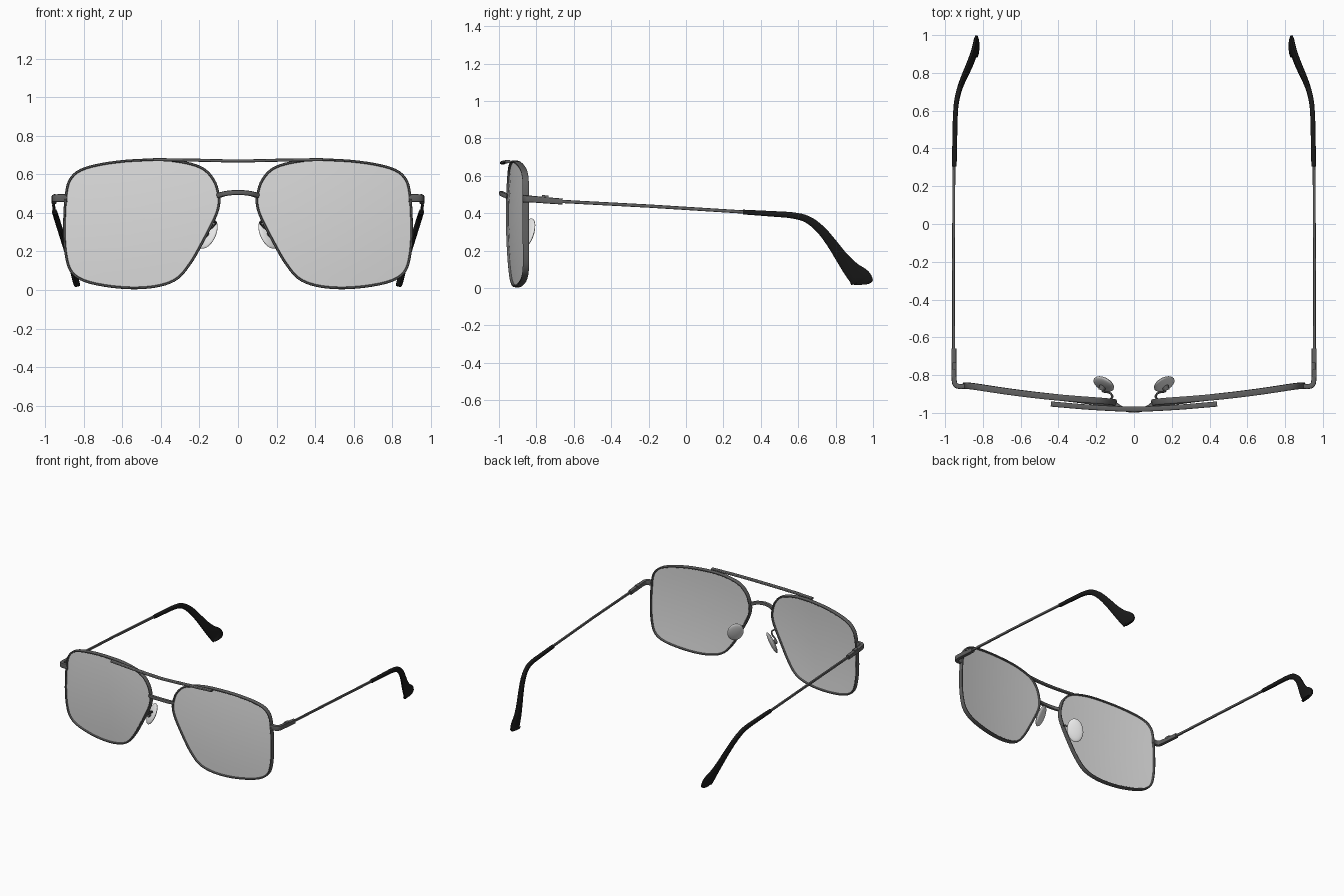
import bpy, bmesh, math
from mathutils import Vector, Matrix

cube = bpy.data.objects.get("Cube")
if cube:
    bpy.data.objects.remove(cube, do_unlink=True)


def material(name, grey, rough):
    m = bpy.data.materials.new(name)
    m.use_nodes = True
    color = (grey, grey, grey, 1)
    m.diffuse_color = color
    bsdf = m.node_tree.nodes["Principled BSDF"]
    bsdf.inputs["Base Color"].default_value = color
    bsdf.inputs["Roughness"].default_value = rough
    return m


METAL = material("gunmetal grey", 0.12, 0.4)
LENS = material("lens light grey", 0.72, 0.3)
TIP = material("black plastic", 0.01, 0.5)
PAD = material("pale pad grey", 0.8, 0.4)


def finish(bm, name, mat, mirror=True):
    """Turn a bmesh into a smooth object, mirrored to the other side if wanted."""
    bmesh.ops.recalc_face_normals(bm, faces=bm.faces)
    mesh = bpy.data.meshes.new(name)
    bm.to_mesh(mesh)
    bm.free()
    mesh.materials.append(mat)
    ob = bpy.data.objects.new(name, mesh)
    bpy.context.collection.objects.link(ob)
    bpy.ops.object.select_all(action='DESELECT')
    ob.select_set(True)
    bpy.context.view_layer.objects.active = ob
    bpy.ops.object.shade_smooth_by_angle(angle=math.radians(40))
    if mirror:
        ob.modifiers.new("Mirror", 'MIRROR').use_mirror_merge = False
    return ob


def spline(pts, steps, closed=False):
    """Catmull-Rom resampling of points of any dimension."""
    pts = [Vector(p) for p in pts]
    n = len(pts)
    get = (lambda i: pts[i % n]) if closed else (lambda i: pts[max(0, min(n - 1, i))])
    out = []
    for i in range(n if closed else n - 1):
        a, b, c, d = (get(i + k) for k in (-1, 0, 1, 2))
        for s in range(steps):
            t = s / steps
            out.append(0.5 * (2 * b + (c - a) * t + (2 * a - 5 * b + 4 * c - d) * t ** 2
                              + (3 * b - a - 3 * c + d) * t ** 3))
    if not closed:
        out.append(pts[-1])
    return out


def sweep(name, path, sizes, up, mat, closed=False, mirror=True, power=0.5, sides=12):
    """Sweep a rounded-box section; sizes holds (half side, half up) for each point."""
    bm = bmesh.new()
    n = len(path)
    rings = []
    for i, p in enumerate(path):
        nxt = path[(i + 1) % n] if closed else path[min(i + 1, n - 1)]
        prv = path[i - 1] if closed else path[max(i - 1, 0)]
        t = (nxt - prv).normalized()
        side = t.cross(Vector(up)).normalized()
        top = side.cross(t)
        a, b = sizes[i] if isinstance(sizes, list) else sizes
        ring = []
        for k in range(sides):
            ang = 2 * math.pi * (k + 0.5) / sides
            c, s = math.cos(ang), math.sin(ang)
            c = math.copysign(abs(c) ** power, c)
            s = math.copysign(abs(s) ** power, s)
            ring.append(bm.verts.new(p + side * a * c + top * b * s))
        rings.append(ring)
    for i in range(n if closed else n - 1):
        r, q = rings[i], rings[(i + 1) % n]
        for k in range(sides):
            j = (k + 1) % sides
            bm.faces.new((r[k], r[j], q[j], q[k]))
    if not closed:
        bm.faces.new(rings[0])
        bm.faces.new(rings[-1])
    return finish(bm, name, mat, mirror)


def wrap(x, z):
    """Point on the gently curved front surface."""
    return Vector((x, -0.948 + 0.112 * x * x + 0.11 * (z - 0.35) ** 2, z))


# Lens outline, shared by rim and lens
OUTLINE = [(.101, .495), (.127, .572), (.19, .634), (.31, .667), (.45, .675), (.63, .664),
           (.787, .633), (.863, .584), (.892, .495), (.901, .31), (.892, .18), (.864, .095),
           (.792, .046), (.66, .018), (.52, .01), (.4, .024), (.312, .062), (.245, .142),
           (.191, .235), (.124, .365), (.1, .435)]
outline = spline(OUTLINE, 4, closed=True)
sweep("rim", [wrap(*p) for p in outline], (.0065, .017), (0, 1, 0), METAL, closed=True)

# Lens: concentric rings laid on the curved surface, given a back and front skin
bm = bmesh.new()
centre = Vector((.52, .34))
rings = []
for f in (1, .8, .6, .4, .2):
    rings.append([bm.verts.new(wrap(*(centre + (p - centre) * f))) for p in outline])
mid = bm.verts.new(wrap(*centre))
count = len(outline)
for k in range(count):
    j = (k + 1) % count
    for r, q in zip(rings, rings[1:]):
        bm.faces.new((r[k], r[j], q[j], q[k]))
    bm.faces.new((rings[-1][k], rings[-1][j], mid))
lens = finish(bm, "lens", LENS)
solid = lens.modifiers.new("Thickness", 'SOLIDIFY')
solid.thickness = 0.01
solid.offset = 0
solid.use_rim = False

# Brow bar and nose bridge across the middle
brow = spline([(-.44, -.953, .676), (-.22, -.971, .673), (0, -.98, .669),
               (.22, -.971, .673), (.44, -.953, .676)], 6)
sweep("brow_bar", brow, (.014, .008), (0, 0, 1), METAL, mirror=False)
bridge = spline([(-.103, -.95, .488), (-.065, -.976, .5), (0, -.987, .506),
                 (.065, -.976, .5), (.103, -.95, .488)], 6)
sweep("nose_bridge", bridge, (.012, .013), (0, 0, 1), METAL, mirror=False)

# End pieces wrapping round to the hinges
end = spline([(.885, -.858, .477), (.925, -.86, .477), (.947, -.848, .476),
              (.953, -.81, .474), (.954, -.74, .468), (.954, -.66, .462)], 5)
sizes = [(.0135, .021 - .005 * i / (len(end) - 1)) for i in range(len(end))]
sweep("end_piece", end, sizes, (0, 0, 1), METAL, power=.35)
knuckle = [Vector((.951, -.77, .484)), Vector((.951, -.735, .482))]
sweep("hinge_knuckle", knuckle, (.013, .013), (0, 0, 1), METAL, power=1)

# Thin temple arms
arm = [Vector((.955, -.67, .463)), Vector((.956, -.2, .438)), Vector((.953, .33, .405))]
sweep("temple_arm", arm, (.009, .0075), (1, 0, 0), METAL)

# Ear tips: flat blades leaning inward as they drop (y, z, half width)
TIP_PATH = [(.305, .406, .013), (.45, .397, .015), (.57, .388, .017), (.65, .366, .02),
            (.72, .312, .024), (.78, .238, .028), (.835, .16, .035), (.885, .098, .046),
            (.924, .06, .057), (.937, .042, .061), (.94, .03, .059), (.941, .021, .04)]
pts = spline(TIP_PATH, 4)
blade = [Vector((.83 + .315 * (p.y - .02), p.x, p.y)) for p in pts]
sweep("ear_tip", blade, [(p.z, .013) for p in pts], (1, 0, 0), TIP, power=.7)

# Nose pads: flattened ovals facing inward and back
wide = Vector((.82, .57, 0)).normalized()
tall = Vector((-.52, .05, .85))
tall = (tall - wide * tall.dot(wide) * .6).normalized()
facing = wide.cross(tall).normalized()
wide = tall.cross(facing)
pad_centre = Vector((.16, -.847, .293))
axes = Matrix((wide, tall, facing)).transposed().to_4x4()
bm = bmesh.new()
bmesh.ops.create_uvsphere(bm, u_segments=24, v_segments=14, radius=1,
                          matrix=Matrix.Translation(pad_centre) @ axes
                          @ Matrix.Diagonal((.058, .086, .016, 1)))
finish(bm, "nose_pad", PAD)

# Wire arms holding the pads
wire = spline([(.135, -.94, .355), (.115, -.915, .35), (.13, -.893, .33),
               (.165, -.885, .305), (.166, -.858, .295)], 6)
sweep("pad_arm", wire, (.006, .006), (.3, .2, 1), METAL, power=1, sides=8)
mount = [Vector((.172, -.88, .292)), Vector((.163, -.853, .292))]
sweep("pad_mount", mount, (.018, .018), (0, 0, 1), METAL, power=1)
